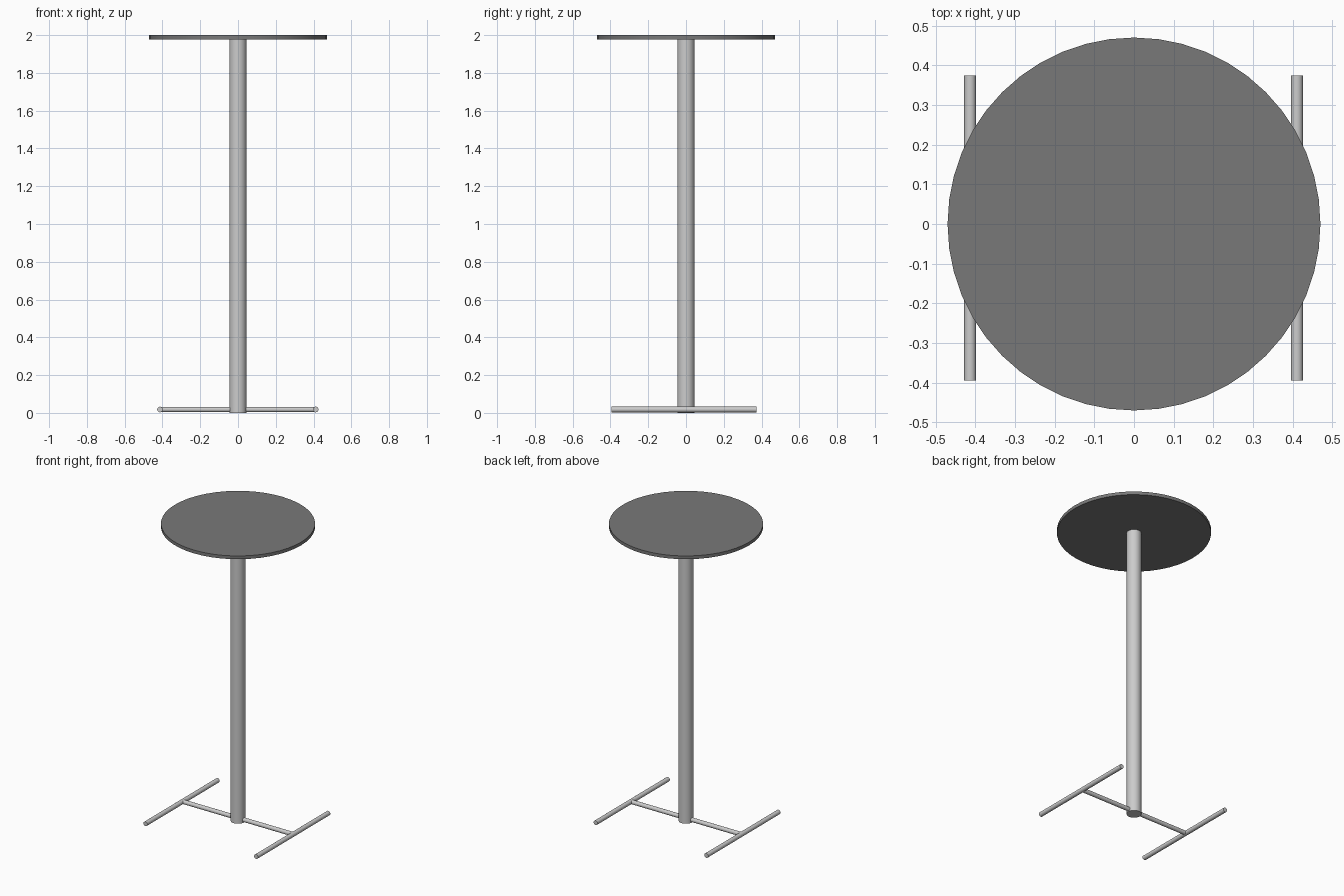
import bpy
from math import pi, radians

if "Cube" in bpy.data.objects:
    bpy.data.objects.remove(bpy.data.objects["Cube"])


def cylinder(name, radius, length, location, rotation=(0, 0, 0), sides=32):
    bpy.ops.mesh.primitive_cylinder_add(
        vertices=sides, radius=radius, depth=length,
        location=location, rotation=rotation)
    obj = bpy.context.object
    obj.name = name
    bpy.ops.object.transform_apply(location=False, rotation=True, scale=True)
    bpy.ops.object.shade_smooth_by_angle(angle=radians(30))
    return obj


# Round table top in dark grey
top = cylinder("table_top", 0.47, 0.022, (0, 0, 1.989), sides=48)
dark = bpy.data.materials.new("dark_grey")
dark.diffuse_color = (0.19, 0.19, 0.19, 1)
dark.use_nodes = True
dark.node_tree.nodes["Principled BSDF"].inputs["Base Color"].default_value = dark.diffuse_color
top.data.materials.append(dark)

# Central column
cylinder("column", 0.045, 1.98, (0, 0, 0.99))

# Base crossbar joining the two feet
cylinder("base_crossbar", 0.014, 0.82, (-0.002, 0, 0.018), (0, pi / 2, 0), 24)

# Floor feet running front to back
for name, x in (("left_foot", -0.413), ("right_foot", 0.411)):
    cylinder(name, 0.015, 0.768, (x, -0.01, 0.018), (pi / 2, 0, 0), 24)
